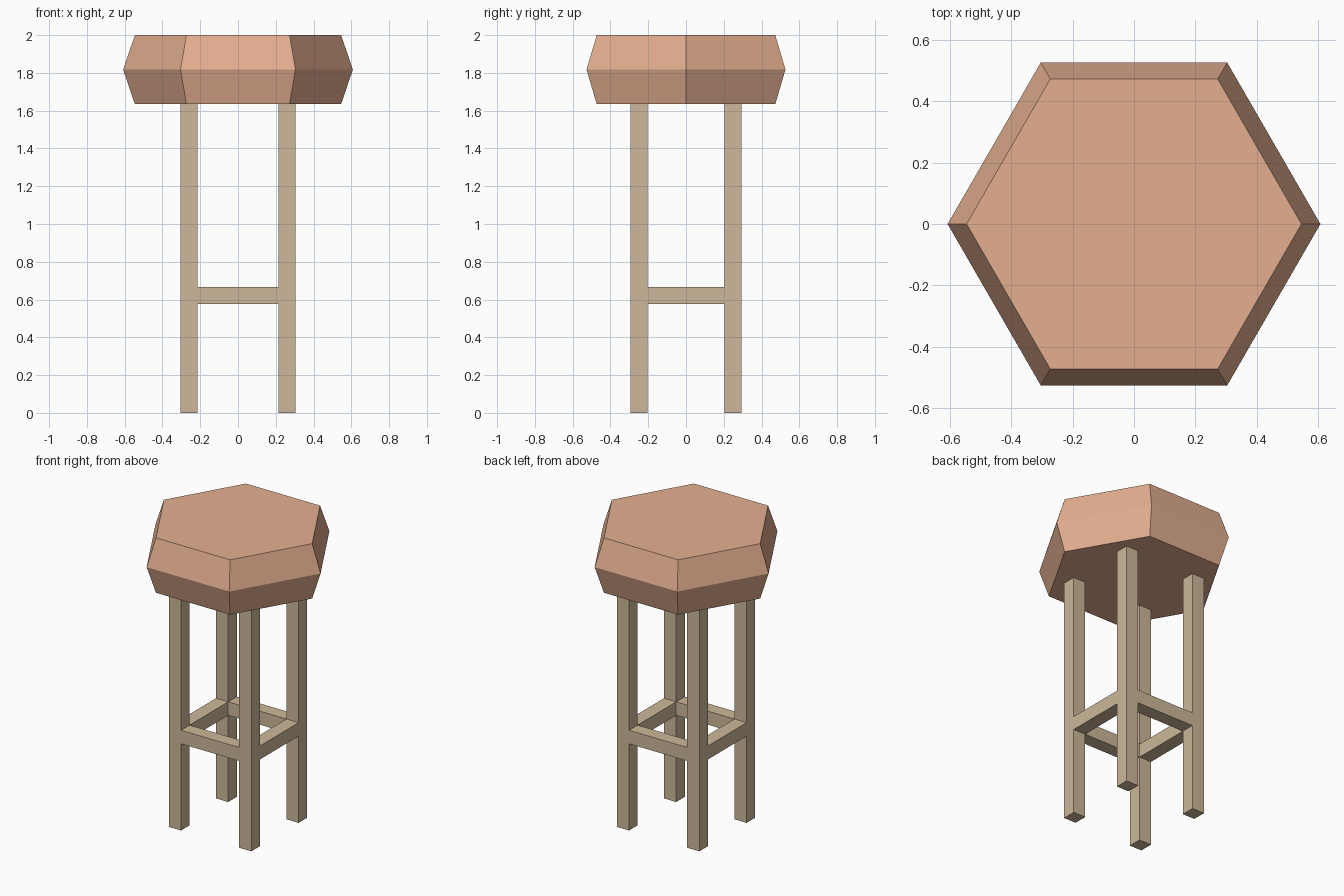
import bpy, bmesh, math

if "Cube" in bpy.data.objects:
    bpy.data.objects.remove(bpy.data.objects["Cube"])


def material(name, rgb):
    mat = bpy.data.materials.new(name)
    mat.diffuse_color = (*rgb, 1)
    mat.use_nodes = True
    mat.node_tree.nodes["Principled BSDF"].inputs["Base Color"].default_value = mat.diffuse_color
    return mat


CUSHION = material("cushion", (0.78, 0.43, 0.28))
WOOD = material("wood", (0.61, 0.48, 0.32))

SEAT_Z = 1.635            # underside of the seat
LEG = 0.09                # thickness of legs and rails
LX, LY = 0.259, 0.248     # leg centre offsets
RAIL_Z = 0.622


def finish(name, bm, mat):
    bmesh.ops.recalc_face_normals(bm, faces=bm.faces)
    mesh = bpy.data.meshes.new(name)
    bm.to_mesh(mesh)
    bm.free()
    mesh.materials.append(mat)
    obj = bpy.data.objects.new(name, mesh)
    bpy.context.collection.objects.link(obj)
    return obj


def box(name, centre, size, mat):
    bm = bmesh.new()
    bmesh.ops.create_cube(bm, size=1)
    bmesh.ops.scale(bm, vec=size, verts=bm.verts)
    obj = finish(name, bm, mat)
    obj.location = centre
    return obj


def lathe(name, profile, sides, mat):
    """Closed faceted solid from (radius, z) rings."""
    bm = bmesh.new()
    rings = [[bm.verts.new((r * math.cos(math.tau * i / sides),
                            r * math.sin(math.tau * i / sides), z))
              for i in range(sides)] for r, z in profile]
    for low, high in zip(rings, rings[1:]):
        for i in range(sides):
            j = (i + 1) % sides
            bm.faces.new((low[i], low[j], high[j], high[i]))
    bm.faces.new(rings[0])
    bm.faces.new(rings[-1])
    return finish(name, bm, mat)


# Hexagonal cushion, widest at mid-height
lathe("seat", [(0.546, SEAT_Z), (0.608, 1.8175), (0.546, 2.0)], 6, CUSHION)

# Four square legs
for side, sx in (("left", -1), ("right", 1)):
    for end, sy in (("front", -1), ("back", 1)):
        box(f"{end}_{side}_leg", (sx * LX, sy * LY, SEAT_Z / 2),
            (LEG, LEG, SEAT_Z), WOOD)

# Foot rails fitted between the legs, flush with their faces
for name, s in (("front_rail", -1), ("back_rail", 1)):
    box(name, (0, s * LY, RAIL_Z), (2 * LX - LEG, LEG, LEG), WOOD)
for name, s in (("left_rail", -1), ("right_rail", 1)):
    box(name, (s * LX, 0, RAIL_Z), (LEG, 2 * LY - LEG, LEG), WOOD)
